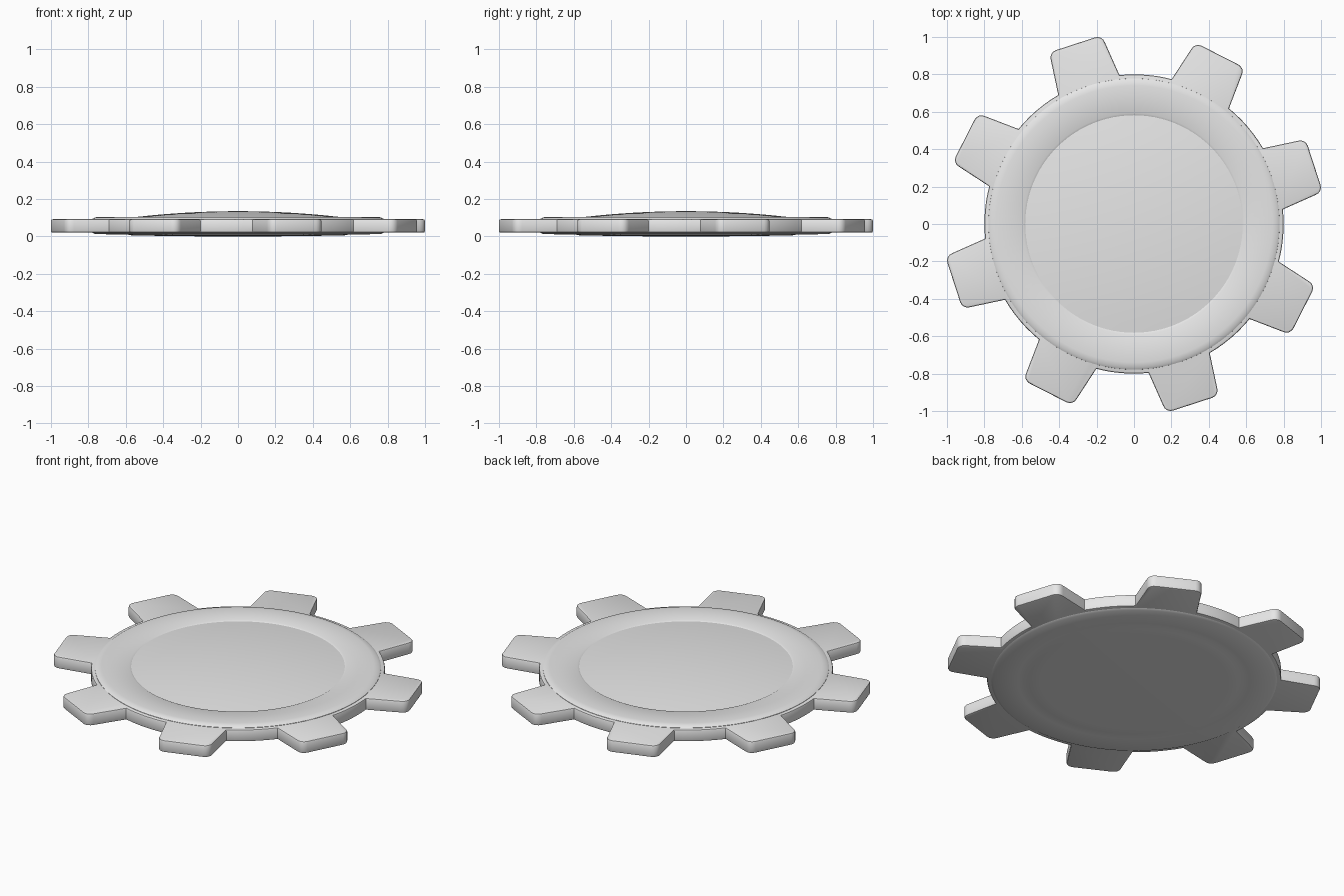
import bpy, bmesh, math
from mathutils import Vector, Matrix

if "Cube" in bpy.data.objects:
    bpy.data.objects.remove(bpy.data.objects["Cube"])

TEETH = 8
FIRST = math.radians(18)
HUB_R = 0.80

steel = bpy.data.materials.new("light_grey")
steel.diffuse_color = (0.8, 0.8, 0.8, 1)
steel.use_nodes = True
steel.node_tree.nodes["Principled BSDF"].inputs["Base Color"].default_value = steel.diffuse_color


def finish(name, bm, angle):
    bmesh.ops.recalc_face_normals(bm, faces=bm.faces)
    mesh = bpy.data.meshes.new(name)
    bm.to_mesh(mesh)
    bm.free()
    mesh.materials.append(steel)
    ob = bpy.data.objects.new(name, mesh)
    bpy.context.collection.objects.link(ob)
    bpy.ops.object.select_all(action='DESELECT')
    ob.select_set(True)
    bpy.context.view_layer.objects.active = ob
    bpy.ops.object.shade_smooth_by_angle(angle=math.radians(angle))
    return ob


def lathe(name, profile, steps=96):
    """Spin a list of (radius, height) points about z."""
    bm = bmesh.new()
    verts = [bm.verts.new((r, 0, z)) for r, z in profile]
    edges = [bm.edges.new(p) for p in zip(verts, verts[1:])]
    bmesh.ops.spin(bm, geom=verts + edges, cent=(0, 0, 0), axis=(0, 0, 1),
                   angle=math.tau, steps=steps)
    bmesh.ops.remove_doubles(bm, verts=bm.verts, dist=1e-4)
    return finish(name, bm, 35)


def tooth_outline():
    """One tooth along +x with rounded tip corners, counter-clockwise."""
    root, tip, half, rad = 0.172, 1.013, 0.152, 0.042
    pts = [(math.sqrt(HUB_R ** 2 - root ** 2), -root)]
    for side, start in ((-1, -90), (1, 0)):
        for i in range(5):
            a = math.radians(start + 22.5 * i)
            pts.append((tip - rad + rad * math.cos(a),
                        side * (half - rad) + rad * math.sin(a)))
    pts.append((pts[0][0], root))
    return [Vector((x, y, 0)) for x, y in pts], math.asin(root / HUB_R)


# Toothed rim: teeth joined by arcs, extruded and softened
tooth, half_angle = tooth_outline()
pitch = math.tau / TEETH
outline = []
for k in range(TEETH):
    centre = FIRST + k * pitch
    turn = Matrix.Rotation(centre, 3, 'Z')
    outline += [turn @ p for p in tooth]
    for i in range(1, 6):
        a = centre + half_angle + (pitch - 2 * half_angle) * i / 6
        outline.append(Vector((HUB_R * math.cos(a), HUB_R * math.sin(a), 0)))
bm = bmesh.new()
base = bm.faces.new([bm.verts.new((p.x, p.y, 0.02)) for p in outline])
top = bmesh.ops.extrude_face_region(bm, geom=[base], use_keep_orig=True)
bmesh.ops.translate(bm, vec=(0, 0, 0.072),
                    verts=[v for v in top["geom"] if isinstance(v, bmesh.types.BMVert)])
bmesh.ops.recalc_face_normals(bm, faces=bm.faces)
rim_edges = [e for e in bm.edges
             if abs(e.verts[0].co.z - e.verts[1].co.z) < 1e-5]
bmesh.ops.bevel(bm, geom=rim_edges, offset=0.009, segments=2, profile=0.5,
                affect='EDGES', clamp_overlap=True)
finish("toothed_rim", bm, 40)

# Raised flat ring on the top
lathe("top_ring", [(0.58, 0.06), (0.58, 0.099), (0.592, 0.105), (0.74, 0.105),
                   (0.765, 0.102), (0.778, 0.094), (0.78, 0.06)])


def dome(r, edge, crown, n=10):
    """Shallow crowned profile from the rim to the axis."""
    return [(r * (1 - i / n), edge + (crown - edge) * (1 - (1 - i / n) ** 2))
            for i in range(n + 1)]


# Crowned centre plate on the top
lathe("top_dome", [(0.59, 0.06)] + dome(0.588, 0.099, 0.135))

# Shallow ring and crowned plate on the underside
lathe("bottom_plate", [(0.78, 0.05), (0.778, 0.020), (0.765, 0.013),
                       (0.63, 0.010), (0.60, 0.012)] + dome(0.57, 0.006, 0.0))
